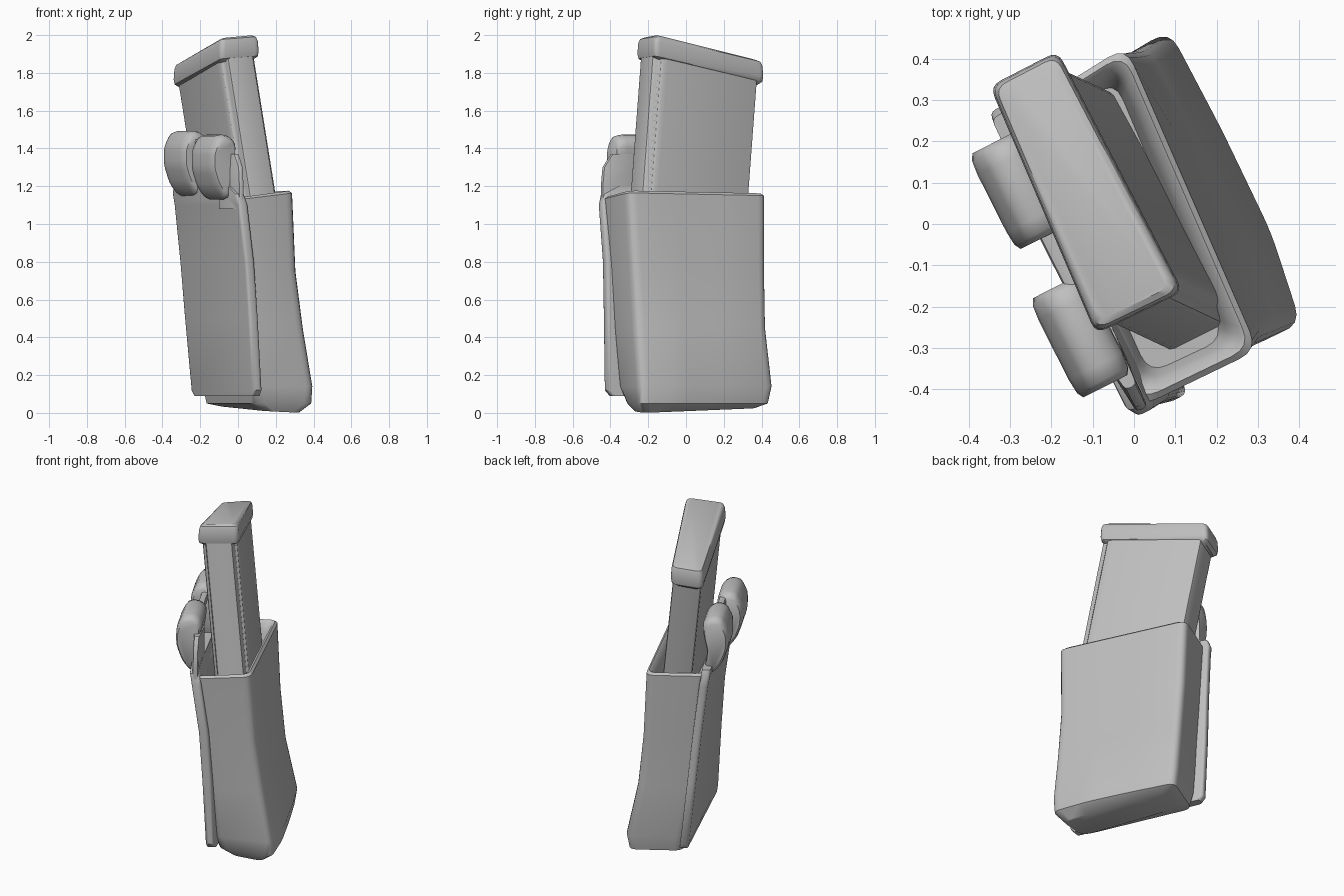
import bpy, bmesh, math
from mathutils import Vector

if "Cube" in bpy.data.objects:
    bpy.data.objects.remove(bpy.data.objects["Cube"])

grey = bpy.data.materials.new("warm_grey")
grey.diffuse_color = (0.52, 0.52, 0.52, 1)
grey.use_nodes = True
grey.node_tree.nodes["Principled BSDF"].inputs["Base Color"].default_value = grey.diffuse_color

ALONG = Vector((-0.45, 0.89, 0))      # long direction of the pouch
OUT = Vector((-0.89, -0.45, 0))       # direction the back panel faces


def rounded(corners, r, n=4):
    """Ring with softened corners through a list of corner points."""
    pts = [Vector(c) for c in corners]
    ring = []
    for i, p in enumerate(pts):
        a, b = pts[i - 1] - p, pts[(i + 1) % len(pts)] - p
        a = p + a.normalized() * min(r, a.length * 0.48)
        b = p + b.normalized() * min(r, b.length * 0.48)
        for k in range(n + 1):
            t = k / n
            ring.append(a * (1 - t) ** 2 + p * 2 * t * (1 - t) + b * t * t)
    return ring


def loft(name, rings, angle=40):
    """Skin matching rings and cap both ends."""
    bm = bmesh.new()
    vs = [[bm.verts.new(p) for p in ring] for ring in rings]
    n = len(vs[0])
    for lo, hi in zip(vs, vs[1:]):
        for i in range(n):
            j = (i + 1) % n
            bm.faces.new((lo[i], lo[j], hi[j], hi[i]))
    bm.faces.new(vs[0][::-1])
    bm.faces.new(vs[-1])
    bmesh.ops.recalc_face_normals(bm, faces=bm.faces[:])
    me = bpy.data.meshes.new(name)
    bm.to_mesh(me)
    bm.free()
    ob = bpy.data.objects.new(name, me)
    bpy.context.collection.objects.link(ob)
    me.materials.append(grey)
    bpy.ops.object.select_all(action='DESELECT')
    ob.select_set(True)
    bpy.context.view_layer.objects.active = ob
    bpy.ops.object.shade_smooth_by_angle(angle=math.radians(angle))
    return ob


def inset(corners, d, drop=0.0):
    """Move corners toward their centre by about d on each side."""
    pts = [Vector(c) for c in corners]
    mid = sum(pts, Vector()) / len(pts)
    res = []
    for p in pts:
        v = p - mid
        l, o = v.dot(ALONG), v.dot(OUT)
        l -= math.copysign(min(d, abs(l)), l)
        o -= math.copysign(min(d, abs(o)), o)
        res.append(mid + ALONG * l + OUT * o + Vector((0, 0, v.z - drop)))
    return res


def bulged(q, amount, r=0.05):
    """Rounded ring whose right side bows outward."""
    q = [Vector(p) for p in q]
    m1, m2 = q[1].lerp(q[2], 0.3) - OUT * amount, q[1].lerp(q[2], 0.65) - OUT * amount * 0.7
    return rounded([q[0], q[1], m1, m2, q[2], q[3]], r)


# Pouch: corner order is front-left, front-right, back-right, back-left
levels = [
    (0.00, 0.01, (0.14, -0.28), (0.335, -0.225), (0.06, 0.38), (-0.10, 0.27)),
    (0.05, 0.02, (0.09, -0.32), (0.400, -0.245), (0.08, 0.45), (-0.18, 0.29)),
    (0.14, 0.025, (0.08, -0.36), (0.405, -0.245), (0.085, 0.47), (-0.20, 0.30)),
    (0.45, 0.02, (0.065, -0.39), (0.355, -0.265), (0.03, 0.435), (-0.25, 0.27)),
    (0.75, 0.01, (0.045, -0.41), (0.317, -0.28), (0.00, 0.43), (-0.28, 0.26)),
    (1.14, 0.0, (0.01, -0.445), (0.30, -0.305), (-0.02, 0.43), (-0.31, 0.25)),
]
bows = [lv[1] for lv in levels]
quads = [[(x, y, lv[0]) for x, y in lv[2:]] for lv in levels]
quads[0] = [(x, y, z) for (x, y, _), z in zip(quads[0], (0.01, 0.0, 0.025, 0.035))]
quads[-1] = [(x, y, z) for (x, y, _), z in zip(quads[-1], (1.13, 1.165, 1.15, 1.15))]
rings = [bulged(q, b) for q, b in zip(quads, bows)]
# rolled rim, then a sloping lining that closes around the magazine
for d, drop in ((0.012, -0.012), (0.028, 0.0), (0.045, 0.05), (0.06, 0.13)):
    rings.append(bulged(inset(quads[-1], d, drop), 0.0))
loft("pouch", rings)

# Back panel: height, front edge, back edge
panel = [
    (0.09, (0.07, -0.41), (-0.235, 0.32)),
    (0.12, (0.08, -0.435), (-0.25, 0.335)),
    (0.50, (0.06, -0.44), (-0.285, 0.315)),
    (0.80, (0.04, -0.445), (-0.31, 0.295)),
    (1.10, (0.005, -0.467), (-0.34, 0.275)),
    (1.16, (-0.015, -0.455), (-0.35, 0.27)),
    (1.20, (-0.05, -0.385), (-0.345, 0.255)),
]
rings = []
for z, f, b in panel:
    f, b = Vector((*f, z)), Vector((*b, z))
    rings.append(rounded([f, f - OUT * 0.055, b - OUT * 0.05, b], 0.018, 3))
loft("back_panel", rings)

# Two curled belt clips above the panel: profile is (outward, height)
curl = [(0.0, 1.13), (0.055, 1.20), (0.09, 1.30), (0.09, 1.40), (0.05, 1.48),
        (-0.015, 1.485), (-0.06, 1.44), (-0.05, 1.36), (-0.03, 1.28), (-0.045, 1.17)]
for name, l0, l1, push, lift in (("rear_clip", 0.07, 0.33, 0.0, 0.01),
                                 ("front_clip", -0.32, -0.05, 0.027, -0.01)):
    rings = []
    for t, s in ((0, 0.82), (0.06, 0.95), (0.2, 1), (0.8, 1), (0.94, 0.95), (1, 0.82)):
        prof = [ALONG * (l0 + (l1 - l0) * t) + OUT * (0.215 + push + (o - 0.02) * s)
                + Vector((0, 0, 1.32 + lift + (z - 1.32) * s)) for o, z in curl]
        rings.append(rounded(prof, 0.025, 2))
    loft(name, rings, 50)

# Upright tab joining the panel's front corner to the front clip
rings = []
for z, l0, l1, o in ((1.08, -0.41, -0.2, 0.2), (1.2, -0.41, -0.2, 0.2),
                     (1.3, -0.4, -0.2, 0.2), (1.37, -0.35, -0.2, 0.2)):
    p = [ALONG * l + OUT * (o + w) + Vector((0, 0, z))
         for l, w in ((l0, 0), (l0, -0.03), (l1, -0.04), (l1, 0.02))]
    rings.append(rounded(p, 0.012, 2))
loft("clip_tab", rings)

# Small bar joining the clips
rings = []
for l in (-0.1, 0.12):
    c = ALONG * l + OUT * 0.2
    rings.append(rounded([c + OUT * o + Vector((0, 0, z)) for o, z in
                          ((-0.02, 1.40), (0.02, 1.40), (0.02, 1.45), (-0.02, 1.45))], 0.015, 2))
loft("clip_bar", rings)

# Magazine end cap
cap = [(-0.092, -0.268), (0.12, -0.165), (-0.185, 0.42), (-0.35, 0.335)]
top = [1.985, 2.0, 1.865, 1.845]


def cap_ring(drop, d):
    q = [(x, y, z - drop) for (x, y), z in zip(cap, top)]
    return rounded(inset(q, d), 0.03)


loft("magazine_cap", [cap_ring(0.125, 0.022), cap_ring(0.11, 0.004), cap_ring(0.085, 0.0),
                      cap_ring(0.03, 0.003), cap_ring(0.008, 0.01), cap_ring(0.0, 0.025)])

# Magazine body: section in cap space (across, along), with a stepped front spine
half = [(0.93, 0.945), (0.95, 0.11), (0.92, 0.075), (0.86, 0.07), (0.82, 0.015)]
section = half + [(1 - u, v) for u, v in reversed(half)]
C = [Vector((x, y, z)) for (x, y), z in zip(cap, top)]


def body_ring(z=None):
    pts = []
    for u, v in section:
        p = C[0].lerp(C[1], u).lerp(C[3].lerp(C[2], u), v)
        p.z -= 0.08
        if z is not None:
            d = p.z - z
            p += Vector((0.160 * d, -0.075 * d, -d))
        pts.append(p)
    return rounded(pts, 0.015, 2)


loft("magazine_body", [body_ring(0.98), body_ring(1.3), body_ring()], 30)
